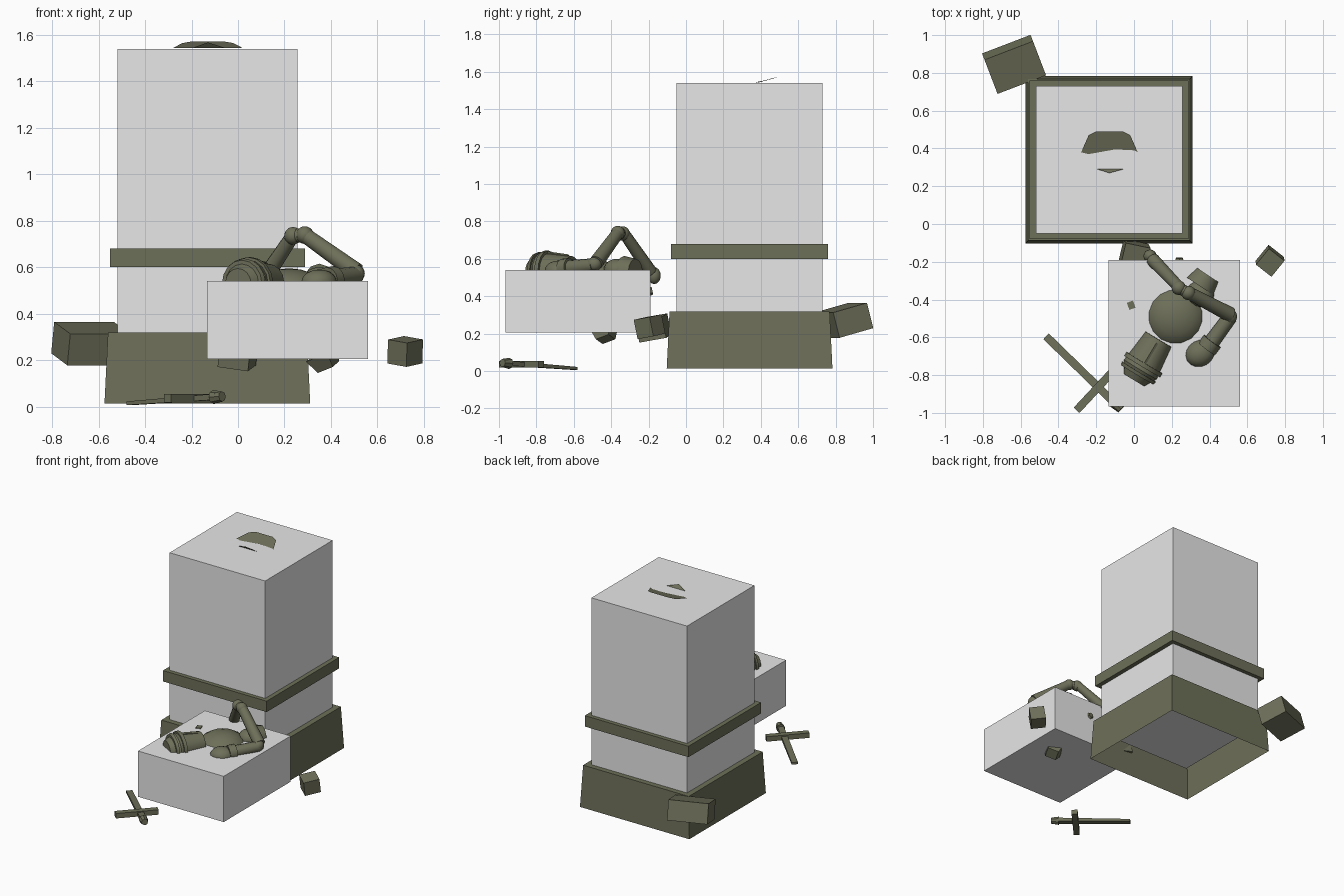
import bpy, bmesh, math
from mathutils import Vector

old = bpy.data.objects.get("Cube")
if old:
    bpy.data.objects.remove(old, do_unlink=True)


def material(name, rgb):
    m = bpy.data.materials.new(name)
    m.use_nodes = True
    m.diffuse_color = (*rgb, 1)
    bsdf = m.node_tree.nodes["Principled BSDF"]
    bsdf.inputs["Base Color"].default_value = (*rgb, 1)
    bsdf.inputs["Roughness"].default_value = 0.9
    return m


GREY = material("pale grey", (0.8, 0.8, 0.8))
OLIVE = material("olive stone", (0.155, 0.16, 0.1))


def finish(name, bm, mat, smooth=False):
    mesh = bpy.data.meshes.new(name)
    bmesh.ops.recalc_face_normals(bm, faces=bm.faces)
    bm.to_mesh(mesh)
    bm.free()
    ob = bpy.data.objects.new(name, mesh)
    bpy.context.collection.objects.link(ob)
    mesh.materials.append(mat)
    if smooth:
        bpy.ops.object.select_all(action='DESELECT')
        ob.select_set(True)
        bpy.context.view_layer.objects.active = ob
        bpy.ops.object.shade_smooth_by_angle(angle=math.radians(35))
    return ob


def box(name, center, size, mat=OLIVE, rot=(0, 0, 0)):
    bm = bmesh.new()
    bmesh.ops.create_cube(bm, size=1)
    bmesh.ops.scale(bm, vec=size, verts=bm.verts)
    ob = finish(name, bm, mat)
    ob.location = center
    ob.rotation_euler = [math.radians(a) for a in rot]
    return ob


def limb(name, a, b, r1, r2, sides=12):
    """Tapered cylinder running from a to b."""
    a, b = Vector(a), Vector(b)
    bm = bmesh.new()
    bmesh.ops.create_cone(bm, cap_ends=True, segments=sides, radius1=r1,
                          radius2=r2, depth=(b - a).length)
    ob = finish(name, bm, OLIVE, sides > 6)
    ob.location = (a + b) / 2
    ob.rotation_euler = (b - a).to_track_quat('Z', 'Y').to_euler()
    return ob


def ball(name, center, scale, yaw=0):
    bm = bmesh.new()
    bmesh.ops.create_uvsphere(bm, u_segments=16, v_segments=10, radius=1)
    bmesh.ops.scale(bm, vec=scale, verts=bm.verts)
    ob = finish(name, bm, OLIVE, True)
    ob.location = center
    ob.rotation_euler.z = math.radians(yaw)
    return ob


def sheet(name, points):
    bm = bmesh.new()
    bm.faces.new([bm.verts.new(p) for p in points])
    return finish(name, bm, OLIVE)


# Monument: grey column, open sloped plinth and square band
CX, CY = -0.132, 0.34
box("column", (CX, CY, 0.88), (0.775, 0.78, 1.32), GREY)

bm = bmesh.new()
rings = []
for half, z in ((0.443, 0.014), (0.428, 0.318), (0.385, 0.318)):
    rings.append([bm.verts.new((CX + sx * half, CY + sy * half, z))
                  for sx, sy in ((-1, -1), (1, -1), (1, 1), (-1, 1))])
for low, high in zip(rings, rings[1:]):
    for i in range(4):
        j = (i + 1) % 4
        bm.faces.new((low[i], low[j], high[j], high[i]))
finish("plinth", bm, OLIVE)
box("column_band", (CX, CY, 0.64), (0.84, 0.84, 0.08))

# Broken remains on the column top
sheet("broken_foot_back", [(-0.28, 0.38, 1.544), (-0.24, 0.37, 1.543),
      (-0.1, 0.395, 1.545), (0.0, 0.39, 1.543), (0.02, 0.38, 1.544),
      (-0.02, 0.47, 1.565), (-0.06, 0.49, 1.572), (-0.2, 0.49, 1.572),
      (-0.24, 0.47, 1.565)])
sheet("broken_foot_front", [(-0.2, 0.292, 1.543), (-0.05, 0.292, 1.543),
      (-0.13, 0.27, 1.568)])

# Grey block holding the fallen figure
box("fallen_block", (0.213, -0.578, 0.373), (0.695, 0.775, 0.335), GREY)

# Torso and shoulder pad
ball("torso", (0.22, -0.49, 0.49), (0.165, 0.165, 0.105), 35)
limb("shoulder_pad", (0.35, -0.33, 0.53), (0.39, -0.27, 0.53), 0.085, 0.07)
ball("shoulder", (0.35, -0.37, 0.54), (0.075, 0.07, 0.06))

# Bent limb rising above the block
limb("raised_lower_limb", (0.1, -0.19, 0.53), (0.235, -0.33, 0.735), 0.036, 0.03)
ball("raised_limb_end", (0.085, -0.17, 0.51), (0.035, 0.035, 0.045))
ball("joint_inner", (0.237, -0.338, 0.735), (0.038, 0.038, 0.038))
ball("joint_outer", (0.288, -0.365, 0.738), (0.038, 0.038, 0.038))
limb("joint_pin", (0.237, -0.338, 0.735), (0.288, -0.365, 0.738), 0.03, 0.03)
limb("upper_arm", (0.3, -0.37, 0.73), (0.51, -0.48, 0.58), 0.034, 0.04)
ball("elbow", (0.51, -0.49, 0.572), (0.036, 0.04, 0.038))
limb("forearm", (0.51, -0.49, 0.565), (0.4, -0.64, 0.55), 0.038, 0.042)
limb("cuff", (0.415, -0.62, 0.55), (0.385, -0.66, 0.545), 0.055, 0.055)
ball("fist", (0.35, -0.685, 0.535), (0.08, 0.07, 0.055), 30)

# Helmeted head, lying along a diagonal
neck, crown = Vector((0.13, -0.61, 0.535)), Vector((0.01, -0.81, 0.53))
along = lambda t: neck.lerp(crown, t)
limb("helmet", along(0), along(0.8), 0.08, 0.102, 16)
limb("helmet_dome", along(0.8), along(1.08), 0.102, 0.065, 16)
limb("helmet_brow", along(0.62), along(0.72), 0.112, 0.112, 16)
limb("helmet_rim", along(0.86), along(0.94), 0.107, 0.1, 16)
lift = Vector((0, 0, 0.095))
limb("nose_guard", along(0.1) + lift * 0.8, along(0.66) + lift, 0.013, 0.013, 6)

# Pieces poking out of the block
limb("low_fragment", (0.36, -0.44, 0.23), (0.39, -0.43, 0.17), 0.08, 0.055, 4)
limb("back_fragment", (0.24, -0.23, 0.42), (0.24, -0.18, 0.43), 0.04, 0.02, 6)
box("top_chip", (-0.015, -0.43, 0.54), (0.035, 0.04, 0.012), rot=(0, 0, 20))

# Scattered stone rubble
box("large_rubble", (-0.635, 0.845, 0.271), (0.275, 0.2, 0.14), rot=(15, 0, 21))
box("right_rubble", (0.72, -0.195, 0.237), (0.105, 0.11, 0.105), rot=(8, 8, -38))
box("front_rubble", (0.0, -0.175, 0.23), (0.135, 0.15, 0.115), rot=(10, 8, -12))

# Sword lying on the ground
pommel, tip = Vector((-0.085, -0.965, 0.042)), Vector((-0.465, -0.595, 0.014))
d = tip - pommel
yaw = math.degrees(math.atan2(d.y, d.x))
bm = bmesh.new()
bmesh.ops.create_cube(bm, size=1)
bmesh.ops.scale(bm, vec=(d.length, 0.042, 0.026), verts=bm.verts)
for v in bm.verts:
    if v.co.x > 0:
        v.co.z *= 0.6
blade = finish("sword_blade", bm, OLIVE)
blade.location = (pommel + tip) / 2
blade.rotation_euler = (0, -math.asin(d.z / d.length), math.radians(yaw))
box("sword_guard", (-0.205, -0.88, 0.036), (0.29, 0.042, 0.036), rot=(0, 0, 47))
limb("sword_pommel", pommel - d * 0.045, pommel + d * 0.055, 0.022, 0.03, 8)
